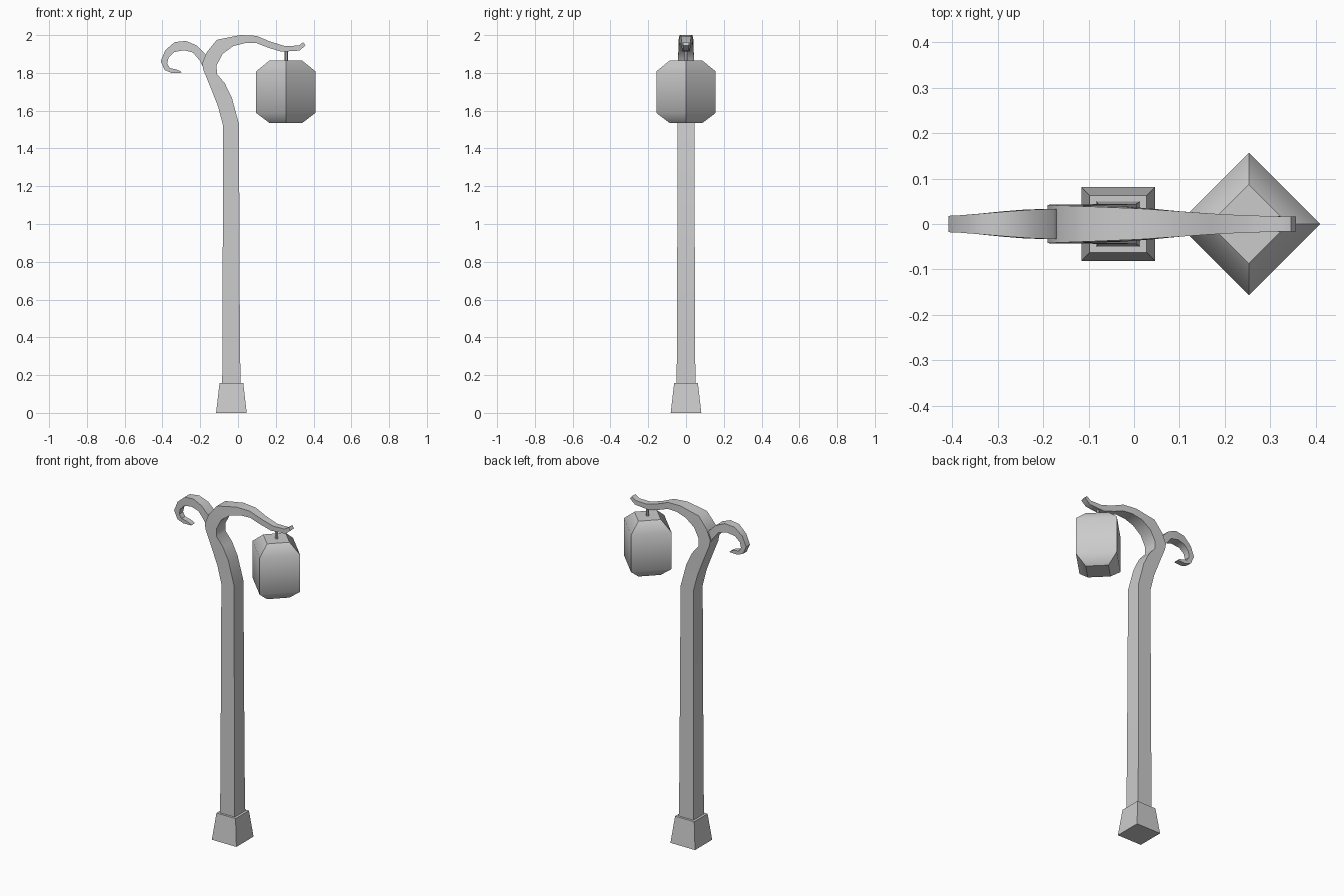
import bpy, bmesh, math


def finish(name, bm):
    bmesh.ops.recalc_face_normals(bm, faces=bm.faces)
    mesh = bpy.data.meshes.new(name)
    bm.to_mesh(mesh)
    bm.free()
    ob = bpy.data.objects.new(name, mesh)
    bpy.context.collection.objects.link(ob)
    bpy.ops.object.select_all(action='DESELECT')
    ob.select_set(True)
    bpy.context.view_layer.objects.active = ob
    bpy.ops.object.shade_smooth_by_angle(angle=math.radians(45))
    return ob


def loft(name, rings):
    """Skin a list of equal-length point rings and cap both ends."""
    bm = bmesh.new()
    vs = [[bm.verts.new(p) for p in r] for r in rings]
    n = len(rings[0])
    for a, b in zip(vs, vs[1:]):
        for i in range(n):
            j = (i + 1) % n
            bm.faces.new((a[i], a[j], b[j], b[i]))
    bm.faces.new(vs[0][::-1])
    bm.faces.new(vs[-1])
    return finish(name, bm)


def ribbon(name, stations):
    """Four-sided bar in the xz plane: outer x,z, inner x,z, half depth."""
    return loft(name, [[(ox, -d, oz), (ix, -d, iz), (ix, d, iz), (ox, d, oz)]
                       for ox, oz, ix, iz, d in stations])


def stack(name, cx, sections, sides=4, turn=0.0):
    """Vertical prism from (corner radius, z) sections."""
    ang = [turn + math.tau * i / sides for i in range(sides)]
    return loft(name, [[(cx + r * math.cos(a), r * math.sin(a), z) for a in ang]
                       for r, z in sections])


# Foot block
R2 = math.sqrt(2)
stack("base", -0.035, [(0.081 * R2, 0), (0.063 * R2, 0.157)], turn=math.pi / 4)

# Post that bends over into the tapering arm
ribbon("post_and_arm", [
    (-0.084, 0.10, 0.014, 0.10, 0.050),
    (-0.082, 0.41, 0.010, 0.41, 0.048),
    (-0.079, 1.52, 0.005, 1.53, 0.044),
    (-0.105, 1.62, -0.033, 1.67, 0.043),
    (-0.140, 1.71, -0.070, 1.745, 0.043),
    (-0.183, 1.815, -0.112, 1.795, 0.043),
    (-0.190, 1.85, -0.113, 1.84, 0.042),
    (-0.165, 1.91, -0.082, 1.90, 0.041),
    (-0.112, 1.975, -0.025, 1.942, 0.039),
    (0.012, 2.00, 0.038, 1.958, 0.034),
    (0.098, 1.996, 0.100, 1.957, 0.028),
    (0.170, 1.966, 0.158, 1.934, 0.023),
    (0.245, 1.943, 0.230, 1.912, 0.019),
    (0.320, 1.944, 0.325, 1.918, 0.017),
    (0.346, 1.962, 0.357, 1.945, 0.017),
])

# Curled ornament on the back of the arm
ribbon("scroll", [
    (-0.165, 1.89, -0.170, 1.80, 0.033),
    (-0.178, 1.905, -0.200, 1.862, 0.033),
    (-0.218, 1.945, -0.238, 1.908, 0.032),
    (-0.275, 1.969, -0.288, 1.920, 0.028),
    (-0.335, 1.963, -0.338, 1.910, 0.023),
    (-0.385, 1.920, -0.368, 1.880, 0.019),
    (-0.409, 1.862, -0.375, 1.848, 0.018),
    (-0.388, 1.815, -0.360, 1.825, 0.017),
    (-0.350, 1.799, -0.330, 1.819, 0.016),
    (-0.297, 1.801, -0.305, 1.810, 0.016),
])

# Hanging rod and diamond-set lantern
stack("hanger_rod", 0.255, [(0.009, 1.85), (0.009, 1.925)], sides=6)
stack("lantern", 0.253, [(0.087, 1.535), (0.157, 1.588),
                         (0.157, 1.808), (0.087, 1.865)])
